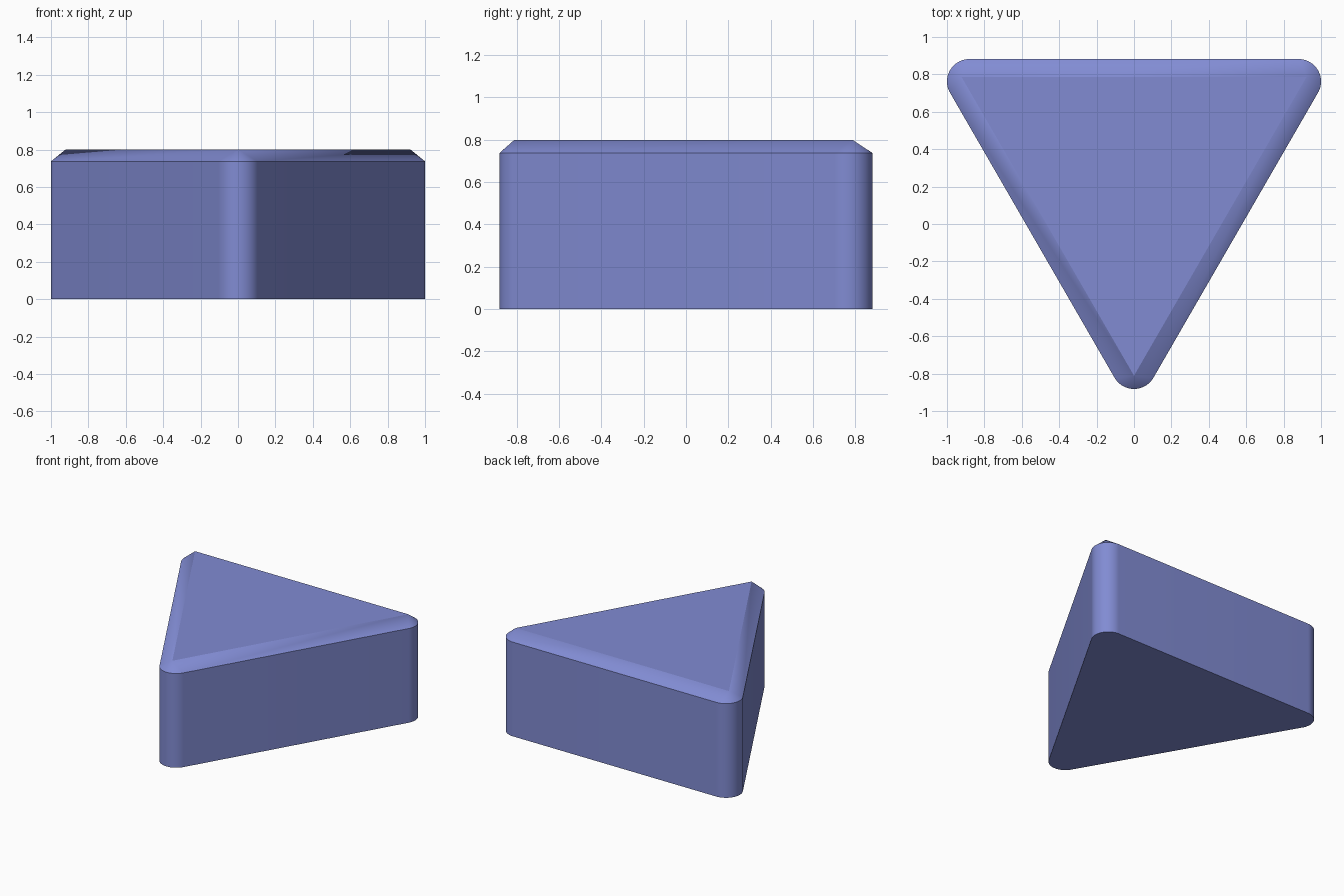
import bpy, bmesh
from math import sin, cos, radians

if "Cube" in bpy.data.objects:
    bpy.data.objects.remove(bpy.data.objects["Cube"])

CY = 0.254           # centroid of the triangle in y
CORNER_R = 0.12      # corner rounding
CENTRE_R = 1.016     # centroid to corner arc centres
TOP_R = 1.065        # centroid to top face corners
Z_SHOULDER, Z_TOP, STEPS = 0.737, 0.8, 24


def polar(radius, deg, cx=0.0, cy=CY):
    return cx + radius * cos(radians(deg)), cy + radius * sin(radians(deg))


bm = bmesh.new()
corners = []         # per corner: lower arc, upper arc, sharp top point
for ang in (-90, 30, 150):
    cx, cy = polar(CENTRE_R, ang)
    arc = [polar(CORNER_R, ang - 60 + 120 * i / STEPS, cx, cy) for i in range(STEPS + 1)]
    low = [bm.verts.new((x, y, 0)) for x, y in arc]
    high = [bm.verts.new((x, y, Z_SHOULDER)) for x, y in arc]
    corners.append((low, high, bm.verts.new((*polar(TOP_R, ang), Z_TOP))))

# rounded walls, corner fans and straight bevels
for k, (low, high, tip) in enumerate(corners):
    nlow, nhigh, ntip = corners[(k + 1) % 3]
    for i in range(STEPS):
        bm.faces.new((low[i], low[i + 1], high[i + 1], high[i]))
        bm.faces.new((high[i], high[i + 1], tip))
    bm.faces.new((low[-1], nlow[0], nhigh[0], high[-1]))
    bm.faces.new((high[-1], nhigh[0], ntip, tip))

# top and bottom caps
bm.faces.new([c[2] for c in corners])
bm.faces.new([v for c in corners for v in c[0]][::-1])
bmesh.ops.recalc_face_normals(bm, faces=bm.faces[:])

mesh = bpy.data.meshes.new("triangle_block")
bm.to_mesh(mesh)
bm.free()
block = bpy.data.objects.new("triangle_block", mesh)
bpy.context.collection.objects.link(block)

# blue material and shading
mat = bpy.data.materials.new("blue")
mat.diffuse_color = (0.22, 0.26, 0.65, 1)
mat.use_nodes = True
mat.node_tree.nodes["Principled BSDF"].inputs["Base Color"].default_value = mat.diffuse_color
mesh.materials.append(mat)
bpy.context.view_layer.objects.active = block
block.select_set(True)
bpy.ops.object.shade_smooth_by_angle(angle=radians(25))
